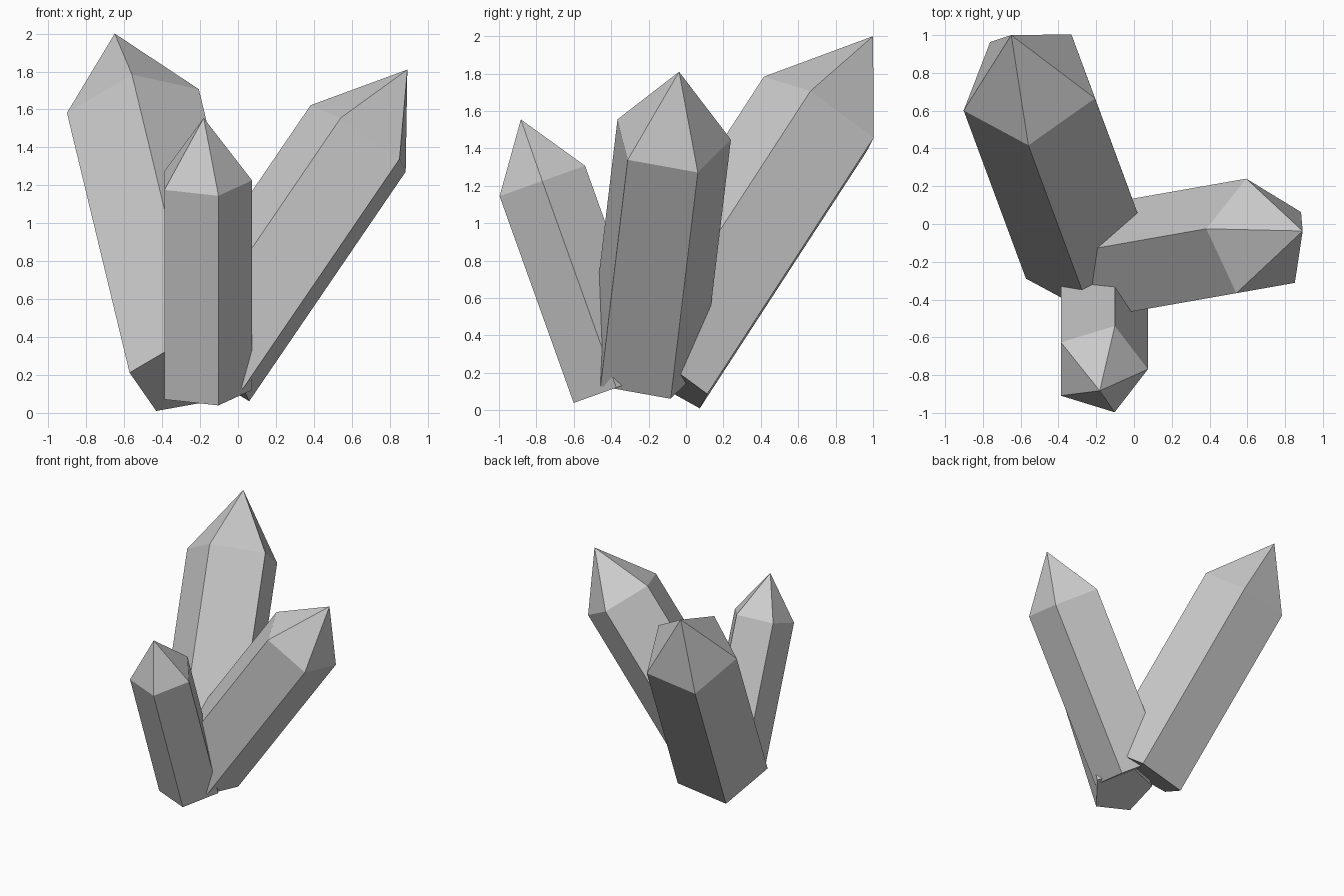
import bpy, bmesh
from math import tau, cos, sin
from mathutils import Vector

if "Cube" in bpy.data.objects:
    bpy.data.objects.remove(bpy.data.objects["Cube"])


def crystal(name, base, shoulder, tip, radius, corner, sides=5):
    """Leaning prism with a pyramid point; corner fixes the roll about the axis."""
    base, shoulder, tip = Vector(base), Vector(shoulder), Vector(tip)
    axis = (tip - base).normalized()
    u = Vector(corner) - shoulder
    u = (u - axis * u.dot(axis)).normalized()
    w = axis.cross(u)
    bm = bmesh.new()
    ring = [radius * (u * cos(tau * i / sides) + w * sin(tau * i / sides))
            for i in range(sides)]
    low = [bm.verts.new(base + r) for r in ring]
    high = [bm.verts.new(shoulder + r) for r in ring]
    top = bm.verts.new(tip)
    bm.faces.new(low[::-1])
    for i in range(sides):
        j = (i + 1) % sides
        bm.faces.new((low[i], low[j], high[j], high[i]))
        bm.faces.new((high[i], high[j], top))
    mesh = bpy.data.meshes.new(name)
    bm.to_mesh(mesh)
    bm.free()
    obj = bpy.data.objects.new(name, mesh)
    bpy.context.collection.objects.link(obj)


# Tall crystal leaning back and left
crystal("tall_crystal", (-0.222, -0.16, 0.212), (-0.552, 0.73, 1.582),
        (-0.65, 1.0, 2.0), 0.373, (-0.90, 0.60, 1.58))
# Medium crystal leaning right
crystal("right_crystal", (-0.174, -0.225, 0.237), (0.651, -0.08, 1.447),
        (0.893, -0.037, 1.81), 0.325, (0.385, -0.025, 1.625))
# Small crystal leaning forward
crystal("front_crystal", (-0.181, -0.372, 0.121), (-0.181, -0.768, 1.226),
        (-0.181, -0.883, 1.555), 0.255, (0.075, -0.77, 1.23))
